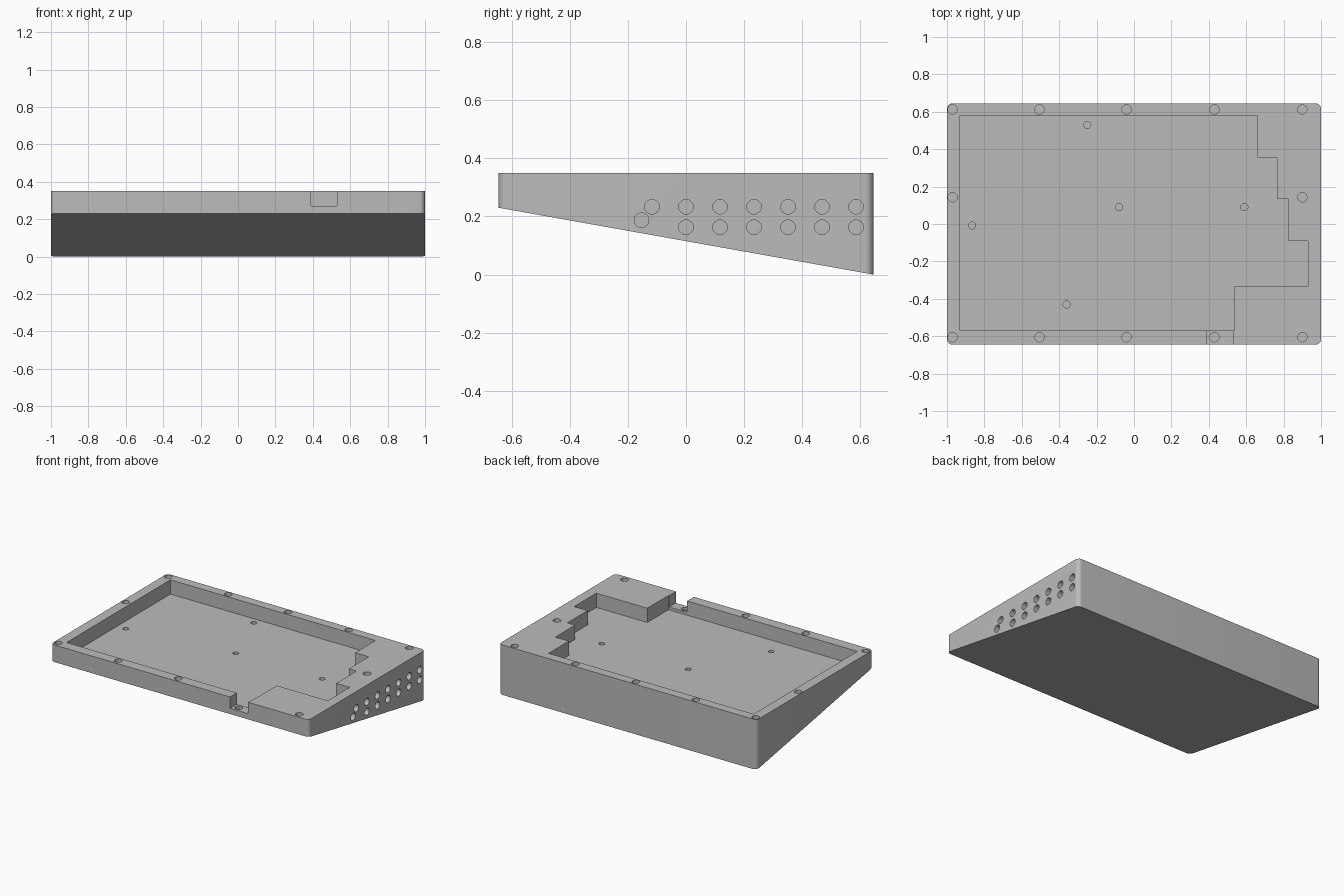
import bpy, bmesh, math
from mathutils import Matrix, Vector

default = bpy.data.objects.get("Cube")
if default:
    bpy.data.objects.remove(default, do_unlink=True)

TOP, FLOOR, HALF_Y = 0.35, 0.25, 0.645

grey = bpy.data.materials.new("light grey")
grey.use_nodes = True
grey.diffuse_color = (0.5, 0.5, 0.5, 1)
grey.node_tree.nodes["Principled BSDF"].inputs["Base Color"].default_value = grey.diffuse_color


def make_object(name, bm):
    bmesh.ops.recalc_face_normals(bm, faces=bm.faces)
    mesh = bpy.data.meshes.new(name)
    bm.to_mesh(mesh)
    bm.free()
    obj = bpy.data.objects.new(name, mesh)
    bpy.context.collection.objects.link(obj)
    mesh.materials.append(grey)
    return obj


def prism(name, outline, low, high):
    bm = bmesh.new()
    face = bm.faces.new([bm.verts.new((x, y, low)) for x, y in outline])
    ext = bmesh.ops.extrude_face_region(bm, geom=[face])
    bmesh.ops.translate(bm, vec=(0, 0, high - low),
                        verts=[v for v in ext["geom"] if isinstance(v, bmesh.types.BMVert)])
    return make_object(name, bm)


def pegs(name, centres, radius, length, axis="Z"):
    bm = bmesh.new()
    turn = Matrix.Rotation(math.pi / 2, 4, "Y") if axis == "X" else Matrix()
    for c in centres:
        bmesh.ops.create_cone(bm, cap_ends=True, segments=32, radius1=radius, radius2=radius,
                              depth=length, matrix=Matrix.Translation(Vector(c)) @ turn)
    return make_object(name, bm)


def cut(target, cutter):
    mod = target.modifiers.new(cutter.name, "BOOLEAN")
    mod.operation = "DIFFERENCE"
    mod.solver = "EXACT"
    mod.object = cutter
    cutter.hide_render = True
    bpy.context.view_layer.objects.active = target
    bpy.ops.object.modifier_apply(modifier=mod.name)
    bpy.data.objects.remove(cutter, do_unlink=True)


# Wedge body: rounded rectangle whose underside slopes down to the back
RADIUS = 0.03
outline = []
for i, (sx, sy) in enumerate([(1, 1), (-1, 1), (-1, -1), (1, -1)]):
    for k in range(9):
        a = math.pi / 2 * (i + k / 8)
        outline.append((sx * (1 - RADIUS) + RADIUS * math.cos(a),
                        sy * (HALF_Y - RADIUS) + RADIUS * math.sin(a)))
body = prism("wedge_case", outline, 0, TOP)
for v in body.data.vertices:
    if v.co.z < 0.01:
        v.co.z = 0.23 * (HALF_Y - v.co.y) / (2 * HALF_Y)

# Stepped pocket in the top
pocket = [(-.93, .58), (.66, .58), (.66, .355), (.765, .355), (.765, .135), (.825, .135),
          (.825, -.09), (.93, -.09), (.93, -.335), (.535, -.335), (.535, -.57), (-.93, -.57)]
cut(body, prism("pocket_cutter", pocket, FLOOR, TOP + 0.1))

# Cable notch through the front rim
notch = [(.39, -.75), (.53, -.75), (.53, -.55), (.39, -.55)]
cut(body, prism("notch_cutter", notch, 0.27, TOP + 0.1))

# Screw holes around the rim
screws = [(x, y, TOP) for x in (-.97, -.505, -.04, .43, .9) for y in (.612, -.605)]
screws += [(-.97, .143, TOP), (.9, .143, TOP)]
cut(body, pegs("screw_hole_cutter", screws, 0.025, 0.2))

# Mounting holes in the pocket floor
mounts = [(-.25, .53), (-.08, .09), (.59, .09), (-.865, -.008), (-.36, -.43)]
cut(body, pegs("mount_hole_cutter", [(x, y, FLOOR) for x, y in mounts], 0.019, 0.08))

# Two rows of blind holes on the right-hand side face
vents = [(1, 0.117 * i, 0.233) for i in range(-1, 6)]
vents += [(1, 0.117 * i, 0.163) for i in range(6)] + [(1, -.153, .187)]
cut(body, pegs("side_hole_cutter", vents, 0.025, 0.1, "X"))

# Smooth only the round corners and hole walls
bpy.ops.object.select_all(action="DESELECT")
body.select_set(True)
bpy.context.view_layer.objects.active = body
bpy.ops.object.shade_smooth_by_angle(angle=math.radians(30))
